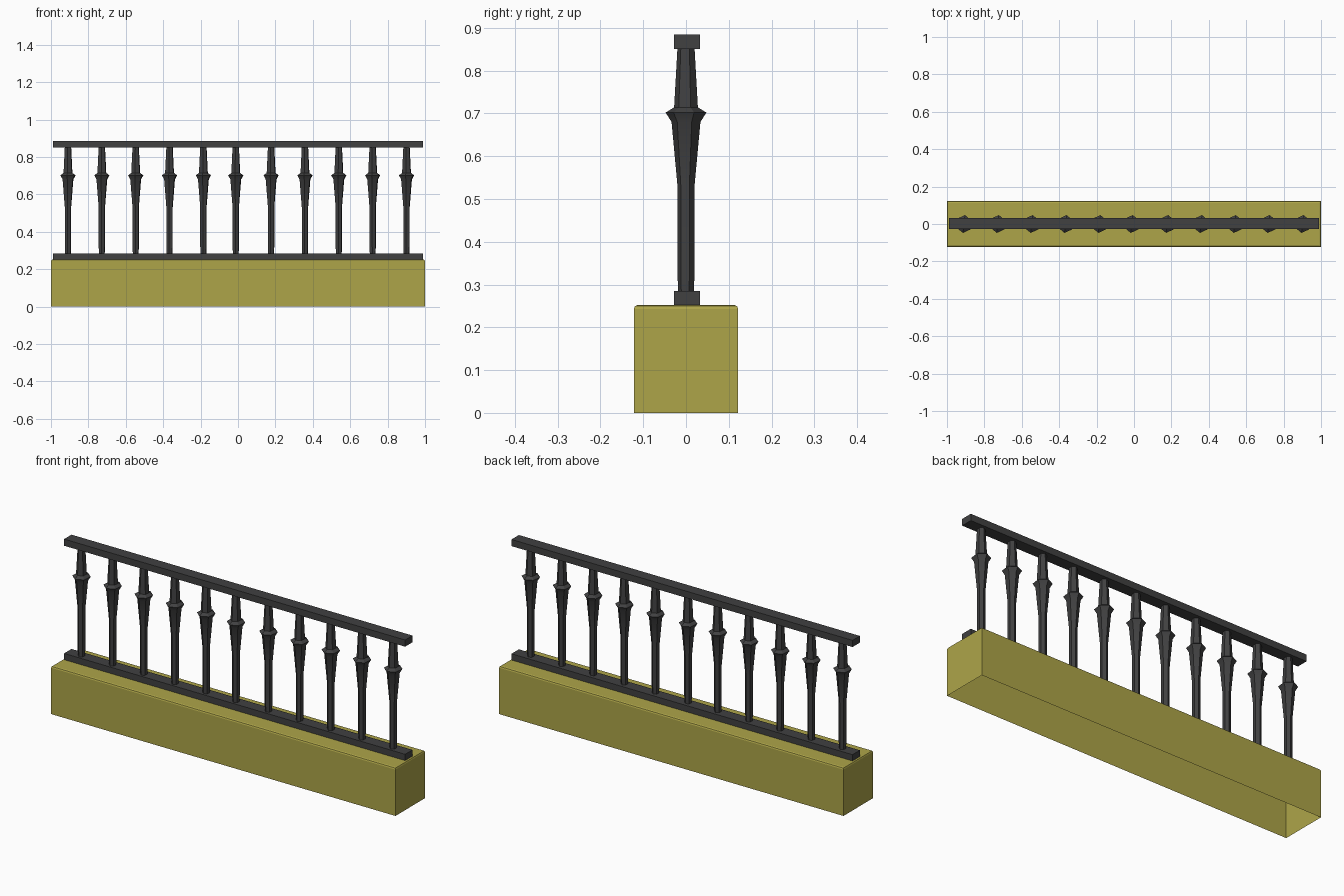
import bpy, bmesh, math

cube = bpy.data.objects.get("Cube")
if cube:
    bpy.data.objects.remove(cube, do_unlink=True)


def material(name, color):
    mat = bpy.data.materials.new(name)
    mat.use_nodes = True
    mat.diffuse_color = color
    mat.node_tree.nodes["Principled BSDF"].inputs["Base Color"].default_value = color
    return mat


olive = material("olive stone", (0.42, 0.375, 0.066, 1))
iron = material("dark iron", (0.052, 0.052, 0.053, 1))


def finish(name, bm, mat):
    mesh = bpy.data.meshes.new(name)
    bm.to_mesh(mesh)
    bm.free()
    mesh.materials.append(mat)
    obj = bpy.data.objects.new(name, mesh)
    bpy.context.collection.objects.link(obj)
    return obj


def box(low, high):
    bm = bmesh.new()
    bmesh.ops.create_cube(bm, size=1)
    for v in bm.verts:
        for i in range(3):
            v.co[i] = high[i] if v.co[i] > 0 else low[i]
    return bm


# Plinth: open underneath, softened top rim
bm = box((-1, -0.122, 0), (1, 0.122, 0.252))
bottom = [f for f in bm.faces if f.normal.z < -0.5]
bmesh.ops.delete(bm, geom=bottom, context="FACES_ONLY")
rim = [e for e in bm.edges if all(v.co.z > 0.2 for v in e.verts)]
bmesh.ops.bevel(bm, geom=rim, offset=0.009, segments=2, profile=0.5, affect="EDGES")
finish("plinth", bm, olive)

# Bottom and top rails
for name, z0, z1 in (("bottom_rail", 0.25, 0.285), ("top_rail", 0.85, 0.885)):
    finish(name, box((-0.99, -0.028, z0), (0.99, 0.033, z1)), iron)

# Balusters: one turned profile (radius, height) swept around six sides
PROFILE = [(0.018, 0.28), (0.020, 0.32), (0.020, 0.53), (0.034, 0.68),
           (0.048, 0.702), (0.028, 0.714), (0.020, 0.855)]
SIDES = 6
TWIST = math.radians(83)


def baluster_mesh():
    bm = bmesh.new()
    rings = []
    for r, z in PROFILE:
        angles = [TWIST + math.tau * i / SIDES for i in range(SIDES)]
        rings.append([bm.verts.new((r * 0.92 * math.cos(a), r * math.sin(a), z))
                      for a in angles])
    for a, b in zip(rings, rings[1:]):
        for i in range(SIDES):
            j = (i + 1) % SIDES
            bm.faces.new((a[i], a[j], b[j], b[i]))
    return bm


COUNT = 11
for k in range(COUNT):
    post = finish(f"baluster_{k + 1}", baluster_mesh(), iron)
    # The middle post sits slightly off the even spacing
    post.location.x = -0.909 + 0.181 * k - (0.008 if k == COUNT // 2 else 0)
    bpy.ops.object.select_all(action="DESELECT")
    post.select_set(True)
    bpy.context.view_layer.objects.active = post
    bpy.ops.object.shade_smooth_by_angle(angle=math.radians(30))
